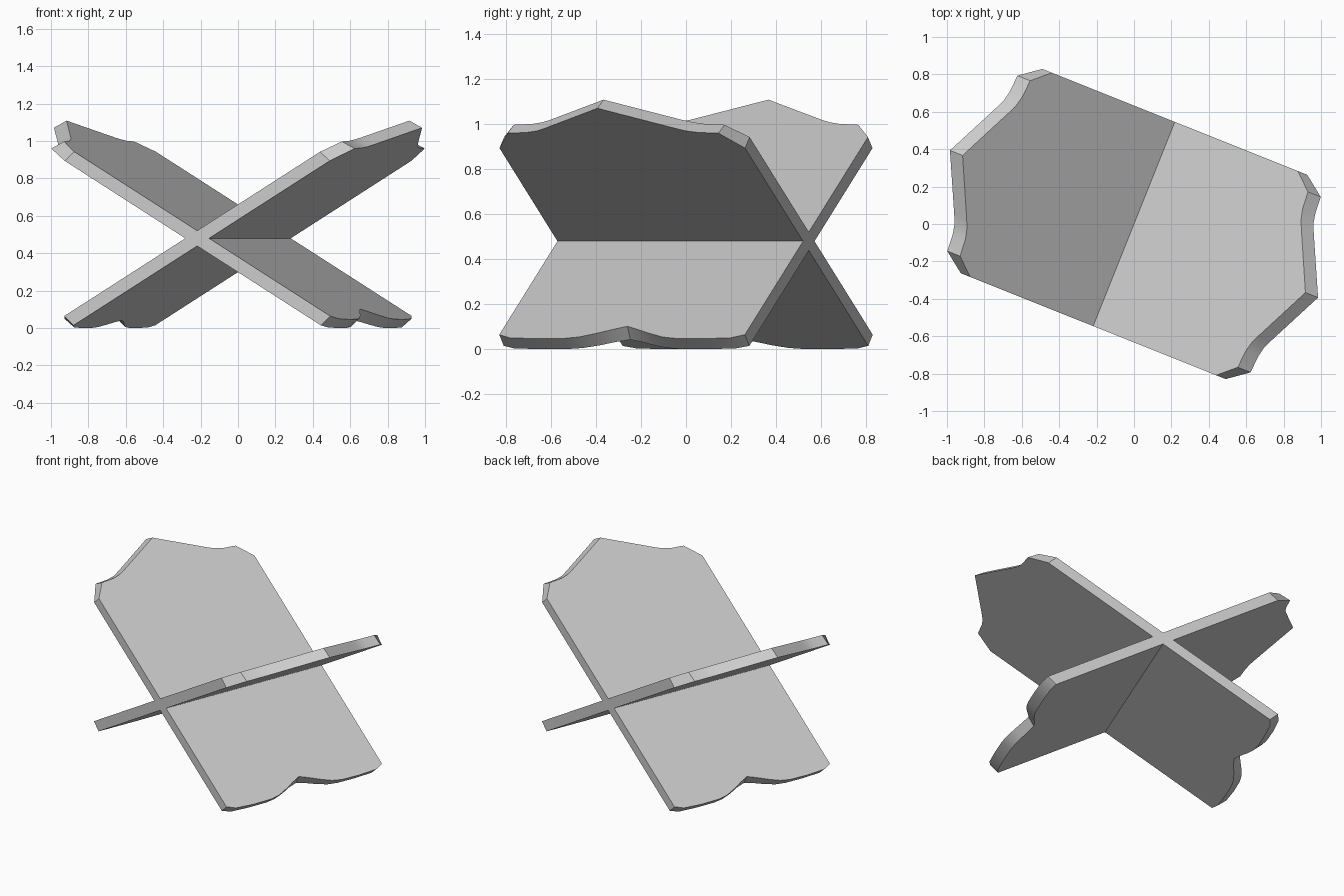
import bpy, bmesh, math
from mathutils import Vector

if "Cube" in bpy.data.objects:
    bpy.data.objects.remove(bpy.data.objects["Cube"])

# Hinge frame: AXIS runs along the crossing line, OUT is square to it
TURN = math.radians(68.2)
AXIS = Vector((math.cos(TURN), math.sin(TURN), 0))
OUT = Vector((math.sin(TURN), -math.cos(TURN), 0))
TILT = math.radians(30.8)
HINGE_Z = 0.48
HALF_T = 0.035

# Half outline of a board: (across, along on upper face, along on lower face)
CREST = [(0.0, 1.17, 1.213), (0.31, 0.998, 1.04), (0.357, 0.975, 1.016),
         (0.41, 0.96, 1.003), (0.505, 0.952, 0.996), (0.588, 0.845, 0.867)]
FOOT = [(0.588, -0.87, -0.85), (0.53, -0.897, -0.872), (0.4, -0.905, -0.878),
        (0.27, -0.903, -0.877), (0.2, -0.89, -0.868), (0.13, -0.86, -0.845),
        (0.06, -0.825, -0.815), (0.0, -0.797, -0.797)]


def make_board(name, side):
    """One carved board, rising toward side * OUT."""
    half = CREST + FOOT
    outline = half + [(-a, u, l) for a, u, l in half[-2:0:-1]]

    def point(a, s, n):
        u = s * math.cos(TILT) - n * math.sin(TILT)
        z = HINGE_Z + s * math.sin(TILT) + n * math.cos(TILT)
        p = AXIS * a + OUT * (u * side)
        return (p.x, p.y, max(z, 0.0))

    bm = bmesh.new()
    top = [bm.verts.new(point(a, u, HALF_T)) for a, u, l in outline]
    low = [bm.verts.new(point(a, l, -HALF_T)) for a, u, l in outline]
    bm.faces.new(top)
    bm.faces.new(low[::-1])
    for i in range(len(top)):
        j = (i + 1) % len(top)
        bm.faces.new((top[i], low[i], low[j], top[j]))
    bmesh.ops.triangulate(bm, faces=[f for f in bm.faces if len(f.verts) > 4])
    bmesh.ops.recalc_face_normals(bm, faces=bm.faces[:])
    mesh = bpy.data.meshes.new(name)
    bm.to_mesh(mesh)
    bm.free()
    obj = bpy.data.objects.new(name, mesh)
    bpy.context.collection.objects.link(obj)
    bpy.ops.object.select_all(action='DESELECT')
    obj.select_set(True)
    bpy.context.view_layer.objects.active = obj
    bpy.ops.object.shade_smooth_by_angle(angle=math.radians(25))
    return obj


# Two crossing boards of the folding book stand
make_board("right_rising_board", 1)
make_board("left_rising_board", -1)
